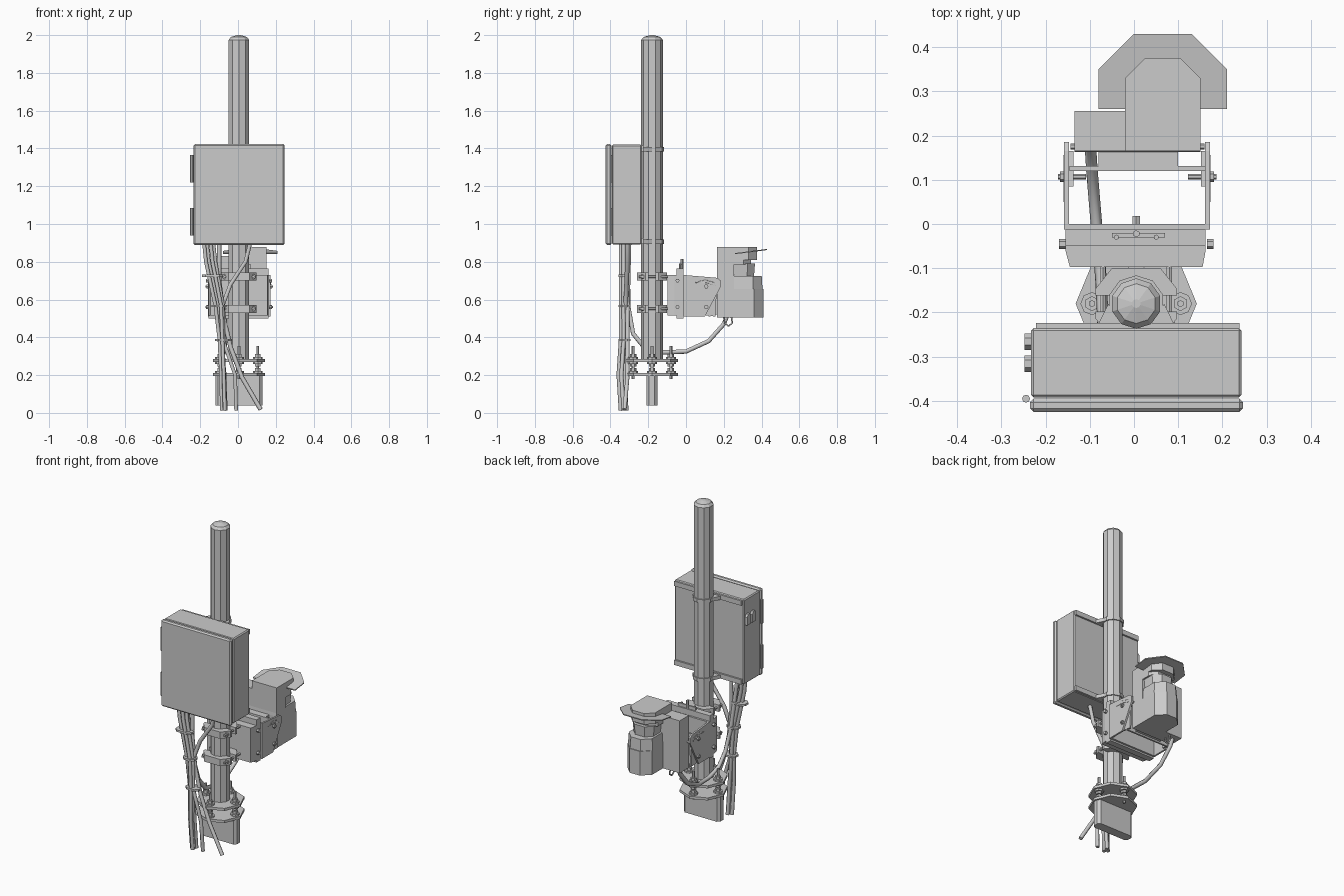
import bpy, bmesh, math
from mathutils import Vector

PX, PY = 0.005, -0.18  # pole axis


def finish(name, bm, bevel=0):
    bmesh.ops.recalc_face_normals(bm, faces=bm.faces)
    me = bpy.data.meshes.new(name)
    bm.to_mesh(me)
    bm.free()
    ob = bpy.data.objects.new(name, me)
    bpy.context.collection.objects.link(ob)
    if bevel:
        m = ob.modifiers.new("bevel", 'BEVEL')
        m.width, m.segments = bevel, 1
    return ob


def box(name, x0, x1, y0, y1, z0, z1, bevel=0):
    bm = bmesh.new()
    bmesh.ops.create_cube(bm, size=1)
    for v in bm.verts:
        v.co = ((x0 + x1) / 2 + v.co.x * (x1 - x0), (y0 + y1) / 2 + v.co.y * (y1 - y0),
                (z0 + z1) / 2 + v.co.z * (z1 - z0))
    return finish(name, bm, bevel)


def prism(name, pts, axis, lo, hi, scale=1):
    """Extrude a 2D outline: axis z uses (x,y), axis x uses (y,z)."""
    cx, cy = (sum(p[i] for p in pts) / len(pts) for i in (0, 1))
    bm = bmesh.new()
    rings = []
    for h, s in ((lo, 1), (hi, scale)):
        q = [(cx + (a - cx) * s, cy + (b - cy) * s) for a, b in pts]
        rings.append([bm.verts.new((a, b, h) if axis == 'z' else (h, a, b)) for a, b in q])
    bm.faces.new(rings[0])
    bm.faces.new(rings[1])
    n = len(pts)
    for i in range(n):
        j = (i + 1) % n
        bm.faces.new((rings[0][i], rings[0][j], rings[1][j], rings[1][i]))
    return finish(name, bm)


def rod(name, a, b, r, sides=6, r2=None):
    a, b = Vector(a), Vector(b)
    bm = bmesh.new()
    bmesh.ops.create_cone(bm, cap_ends=True, segments=sides, radius1=r,
                          radius2=r if r2 is None else r2, depth=(b - a).length)
    q = Vector((0, 0, 1)).rotation_difference(b - a)
    for v in bm.verts:
        v.co = q @ v.co + (a + b) / 2
    return finish(name, bm)


def cable(name, pts, r=0.012):
    cu = bpy.data.curves.new(name, 'CURVE')
    cu.dimensions, cu.bevel_depth, cu.bevel_resolution, cu.use_fill_caps = '3D', r, 1, True
    s = cu.splines.new('POLY')
    s.points.add(len(pts) - 1)
    for p, c in zip(s.points, pts):
        p.co = (*c, 1)
    ob = bpy.data.objects.new(name, cu)
    bpy.context.collection.objects.link(ob)


def chamfered(x0, x1, y0, y1, c, back=False):
    """Rectangle with its +y corners (optionally also -y corners) cut."""
    low = [(x0, y0 + c), (x0 + c, y0), (x1 - c, y0), (x1, y0 + c)] if back else [(x0, y0), (x1, y0)]
    return low + [(x1, y1 - c), (x1 - c, y1), (x0 + c, y1), (x0, y1 - c)]


# Pole with domed cap
rod("pole", (PX, PY, 0.28), (PX, PY, 1.975), 0.057, 10)
rod("pole_cap_rim", (PX, PY, 1.975), (PX, PY, 1.99), 0.057, 10, 0.045)
rod("pole_cap_top", (PX, PY, 1.99), (PX, PY, 2.0), 0.045, 10, 0.01)

# Base flanges, studs and ground stub
for n, z in (("lower", 0.195), ("upper", 0.27)):
    r = [(PX + 0.137 * math.cos(i * math.pi / 4), PY + 0.137 * math.sin(i * math.pi / 4)) for i in range(8)]
    prism(n + "_flange", r, 'z', z, z + 0.016)
for i in range(4):
    x, y = PX + 0.1 * math.cos(i * math.pi / 2), PY + 0.1 * math.sin(i * math.pi / 2)
    rod("flange_stud", (x, y, 0.18), (x, y, 0.355), 0.008)
    for z in (0.211, 0.259, 0.286):
        rod("flange_washer", (x, y, z), (x, y, z + 0.011), 0.026, 8)
    for z in (0.222, 0.245, 0.297):
        rod("flange_nut", (x, y, z), (x, y, z + 0.016), 0.017)
prism("ground_stub", chamfered(-0.12, 0.13, -0.21, -0.152, 0.015, True), 'z', 0.04, 0.195)

# Control enclosure with door
box("enclosure_body", -0.233, 0.243, -0.392, -0.235, 0.892, 1.42, 0.006)
box("enclosure_door", -0.235, 0.246, -0.425, -0.395, 0.888, 1.424, 0.008)
for z in (0.94, 1.22):
    rod("door_hinge", (-0.244, -0.395, z), (-0.244, -0.395, z + 0.145), 0.009, 8)
for y in (-0.335, -0.285):
    prism("side_vent", [(y, 1.26), (y + 0.038, 1.26), (y + 0.038, 1.31), (y + 0.027, 1.325),
                        (y + 0.011, 1.325), (y, 1.31)], 'x', -0.248, -0.232)
# Enclosure rails and pole bands
for z in (0.895, 1.385):
    box("enclosure_rail", -0.222, 0.238, -0.237, -0.224, z, z + 0.03)
    rod("pole_band", (PX, PY, z), (PX, PY, z + 0.022), 0.064, 10)
    for s in (-1, 1):
        prism("band_ear", [(PX + s * 0.063, PY), (PX + s * 0.085, -0.225), (PX + s * 0.04, -0.225)],
              'z', z, z + 0.022)

# Pole clamps for the lamp bracket
for z in (0.53, 0.70):
    for n, y, d in (("rear", PY - 0.018, -1), ("front", PY + 0.018, 1)):
        prism(n + "_clamp_jaw", [(PX - 0.092, y), (PX - 0.092, y + d * 0.016), (PX - 0.055, y + d * 0.062),
                                 (PX + 0.055, y + d * 0.062), (PX + 0.092, y + d * 0.016), (PX + 0.092, y)],
              'z', z, z + 0.042)
    for s in (-1, 1):
        x, zc = PX + s * 0.075, z + 0.021
        rod("clamp_bolt", (x, -0.25, zc), (x, -0.095, zc), 0.007)
        rod("clamp_nut", (x, -0.236, zc), (x, -0.222, zc), 0.014)

# Mounting channel behind the yoke
prism("mount_channel", [(-0.145, -0.097), (0.155, -0.097), (0.162, -0.06), (0.162, -0.02), (0.15, -0.012),
                        (-0.14, -0.012), (-0.155, -0.02), (-0.155, -0.06)], 'z', 0.515, 0.73)
box("channel_top_lip", -0.155, 0.162, -0.05, -0.012, 0.50, 0.765)
for s in (-1, 1):
    for z in (0.56, 0.70):
        x = PX + s * 0.16
        rod("channel_side_bolt", (x, -0.045, z), (x + s * 0.015, -0.045, z), 0.011)
    rod("channel_top_stud", (PX + s * 0.045, -0.03, 0.76), (PX + s * 0.045, -0.03, 0.79), 0.006)
box("channel_top_strip", -0.05, 0.07, -0.03, -0.02, 0.765, 0.785)
rod("channel_top_bolt", (PX, -0.022, 0.76), (PX, -0.022, 0.815), 0.008)
rod("yoke_centre_bolt", (PX, -0.02, 0.64), (PX, 0.018, 0.64), 0.01)

# Outer and inner yokes joined by pivot bolts
box("outer_yoke_plate", -0.158, 0.172, -0.012, 0.0, 0.51, 0.73)
box("inner_yoke_plate", -0.146, 0.16, 0.12, 0.131, 0.51, 0.70)
for s, xo in ((-1, -0.158), (1, 0.172)):
    prism("outer_yoke_arm", [(-0.012, 0.51), (0.10, 0.51), (0.185, 0.67), (0.185, 0.70), (0.165, 0.715),
                             (-0.012, 0.73)], 'x', xo, xo - s * 0.011)
    xi = xo - s * 0.011
    prism("inner_yoke_arm", [(0.085, 0.52), (0.155, 0.51), (0.165, 0.69), (0.085, 0.70)], 'x', xi, xi - s * 0.01)
    for y, z in ((0.107, 0.56), (0.107, 0.67)):
        rod("pivot_bolt", (xo - s * 0.05, y, z), (xo + s * 0.014, y, z), 0.006)
        rod("pivot_nut", (xo, y, z), (xo + s * 0.009, y, z), 0.012)
    # raised edge of the curved tilt slot
    cable("tilt_slot", [(xo, 0.05, 0.69), (xo, 0.10, 0.705), (xo, 0.15, 0.69), (xo, 0.155, 0.672),
                        (xo, 0.11, 0.688), (xo, 0.05, 0.69)], 0.0015)

# Lamp housing
box("housing_mount", -0.08, 0.1, 0.13, 0.167, 0.52, 0.70)
prism("housing_slab", [(0.165, 0.505), (0.255, 0.505), (0.255, 0.83), (0.165, 0.83), (0.165, 0.72),
                       (0.163, 0.70)], 'x', -0.135, 0.15)
prism("housing_tower", chamfered(-0.02, 0.15, 0.165, 0.375, 0.045), 'z', 0.81, 0.878)
prism("lens_neck", chamfered(-0.01, 0.14, 0.25, 0.365, 0.04), 'z', 0.79, 0.72, 0.9)
prism("neck_collar", chamfered(-0.02, 0.15, 0.25, 0.345, 0.04), 'z', 0.785, 0.812)
prism("lower_housing", chamfered(-0.02, 0.15, 0.25, 0.41, 0.05), 'z', 0.505, 0.655)
prism("lower_housing_top", chamfered(-0.02, 0.15, 0.25, 0.405, 0.05), 'z', 0.655, 0.725, 0.94)
for x in (-0.138, 0.153):
    rod("housing_screw", (x - 0.006, 0.175, 0.67), (x + 0.006, 0.175, 0.67), 0.007)
# Sun hood, rising slightly outward
hood = prism("sun_hood", chamfered(-0.08, 0.21, 0.26, 0.43, 0.08), 'z', 0.84, 0.846)
for v in hood.data.vertices:
    v.co.z += (v.co.y - 0.26) * 0.13

# Cable bundle from enclosure to ground
for i, (xt, xm, xb, y) in enumerate(((-0.18, -0.12, -0.085, -0.33), (-0.165, -0.105, -0.065, -0.315),
                                     (-0.145, -0.09, -0.07, -0.345), (-0.13, -0.08, -0.01, -0.33))):
    cable("ground_cable", [(xt, y, 0.9), (xt + 0.01, y, 0.8), (xm, y, 0.57), ((xm - 0.075) / 2, y, 0.38),
                           (xb - 0.005, y - 0.012, 0.2), (xb, y, 0.012)], 0.011)
cable("crossing_cable", [(0.065, -0.31, 0.9), (0.04, -0.31, 0.8), (-0.04, -0.315, 0.68), (-0.085, -0.32, 0.56),
                         (-0.08, -0.33, 0.35), (-0.075, -0.345, 0.2), (-0.07, -0.335, 0.012)])
cable("side_cable", [(-0.10, -0.30, 0.9), (-0.10, -0.305, 0.7), (-0.075, -0.31, 0.5), (-0.04, -0.31, 0.35),
                     (0.02, -0.31, 0.19), (0.12, -0.325, 0.018)])
# Lamp feed cable looping under the yoke
cable("lamp_cable", [(-0.10, 0.22, 0.52), (-0.10, 0.2, 0.47), (-0.095, 0.12, 0.38), (-0.085, 0, 0.325),
                     (-0.075, -0.12, 0.32), (-0.07, -0.22, 0.345), (-0.075, -0.28, 0.42), (-0.095, -0.305, 0.56),
                     (-0.14, -0.31, 0.9)], 0.013)
cable("lamp_lead_loop", [(-0.06, 0.2, 0.51), (-0.06, 0.205, 0.475), (-0.06, 0.225, 0.46), (-0.06, 0.245, 0.475),
                         (-0.06, 0.24, 0.51)], 0.005)
# Cable ties
for x, z, w in ((-0.135, 0.72, 0.055), (-0.10, 0.56, 0.04), (-0.077, 0.38, 0.045)):
    prism("cable_tie", chamfered(x - w, x + w, -0.358, -0.293, 0.018, True), 'z', z, z + 0.012)
